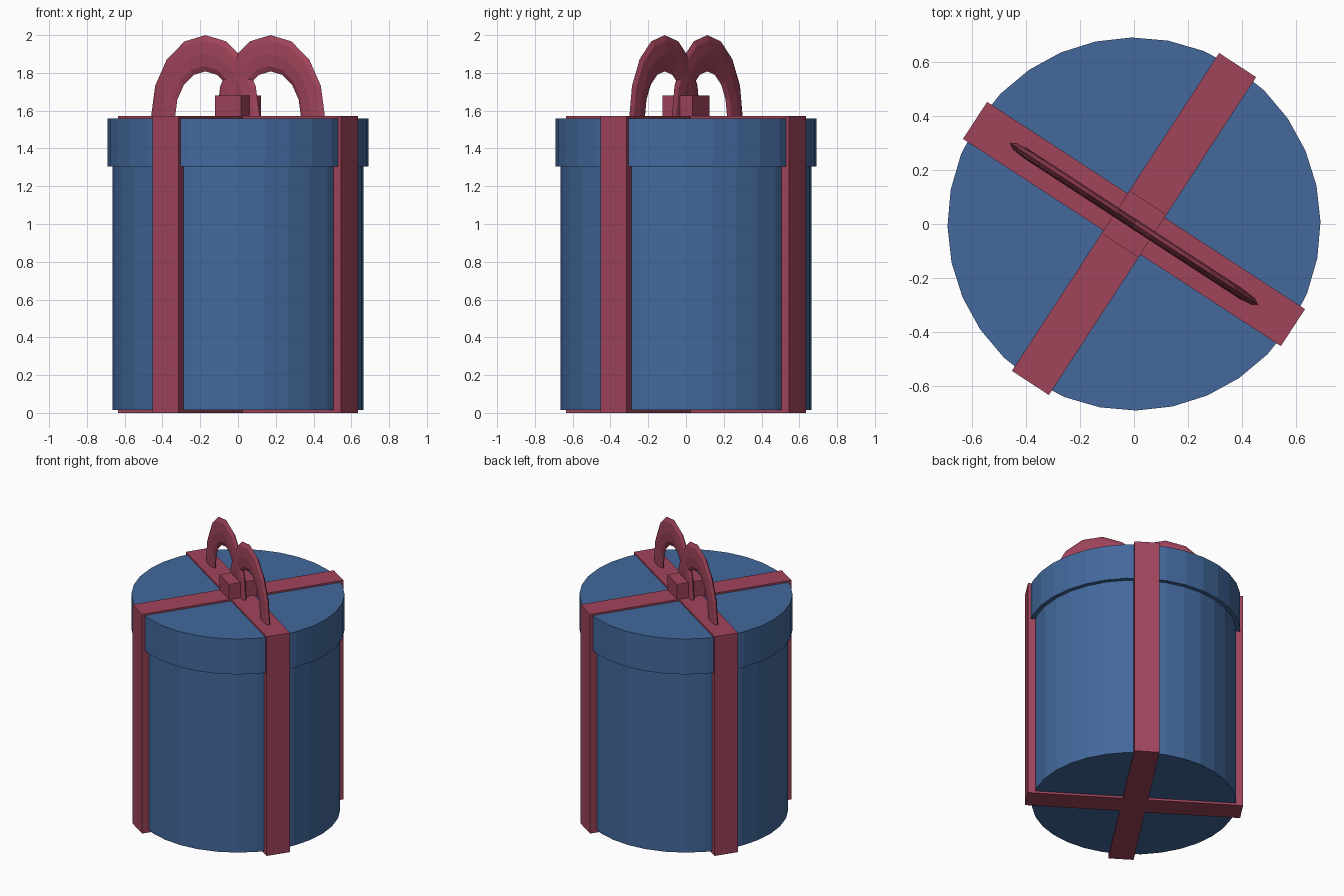
import bpy, bmesh, math
from mathutils import Matrix, Vector

if "Cube" in bpy.data.objects:
    bpy.data.objects.remove(bpy.data.objects["Cube"])

TURN = math.radians(-33.1)   # whole gift is turned about z
ROT = Matrix.Rotation(TURN, 4, 'Z')


def material(name, rgb):
    m = bpy.data.materials.new(name)
    m.diffuse_color = (*rgb, 1)
    m.use_nodes = True
    m.node_tree.nodes["Principled BSDF"].inputs["Base Color"].default_value = m.diffuse_color
    return m


BLUE = material("blue_card", (0.056, 0.140, 0.335))
RED = material("red_ribbon", (0.355, 0.058, 0.105))


def finish(name, bm, mat):
    bmesh.ops.transform(bm, matrix=ROT, verts=bm.verts)
    bmesh.ops.recalc_face_normals(bm, faces=bm.faces)
    mesh = bpy.data.meshes.new(name)
    bm.to_mesh(mesh)
    bm.free()
    mesh.materials.append(mat)
    ob = bpy.data.objects.new(name, mesh)
    bpy.context.collection.objects.link(ob)
    return ob


def cylinder(name, radius, z0, z1, mat):
    bm = bmesh.new()
    bmesh.ops.create_cone(bm, cap_ends=True, segments=32, radius1=radius, radius2=radius,
                          depth=z1 - z0, matrix=Matrix.Translation((0, 0, (z0 + z1) / 2)))
    finish(name, bm, mat)


def box(name, sx, sy, z0, z1, mat):
    bm = bmesh.new()
    bmesh.ops.create_cube(bm, size=1, matrix=Matrix.Translation((0, 0, (z0 + z1) / 2))
                          @ Matrix.Diagonal((sx, sy, z1 - z0, 1)))
    finish(name, bm, mat)


def bow_loop(name, side):
    # upper half of a flattened, stretched ring standing along the ribbon
    bm = bmesh.new()
    arc, sides = 8, 8
    rings = []
    for i in range(arc + 1):
        a = math.pi * i / arc
        ring = []
        for j in range(sides):
            b = 2 * math.pi * j / sides
            k = 1 + 0.283 * math.cos(b)
            ring.append(bm.verts.new((side * 0.206 + 0.268 * k * math.cos(a),
                                      0.019 * math.sin(b),
                                      1.565 + 0.339 * k * math.sin(a))))
        rings.append(ring)
    for r0, r1 in zip(rings, rings[1:]):
        for j in range(sides):
            n = (j + 1) % sides
            bm.faces.new((r0[j], r0[n], r1[n], r1[j]))
    bm.faces.new(rings[0])
    bm.faces.new(rings[-1])
    finish(name, bm, RED)


# round box and lid
cylinder("box_body", 0.664, 0.015, 1.32, BLUE)
cylinder("box_lid", 0.692, 1.305, 1.559, BLUE)

# crossed ribbons wrapping the box
box("ribbon_long", 1.408, 0.164, 0.0, 1.571, RED)
box("ribbon_cross", 0.164, 1.408, 0.0, 1.571, RED)

# bow
box("bow_knot", 0.164, 0.19, 1.56, 1.68, RED)
for label, s in (("left", -1), ("right", 1)):
    bow_loop("bow_loop_" + label, s)
